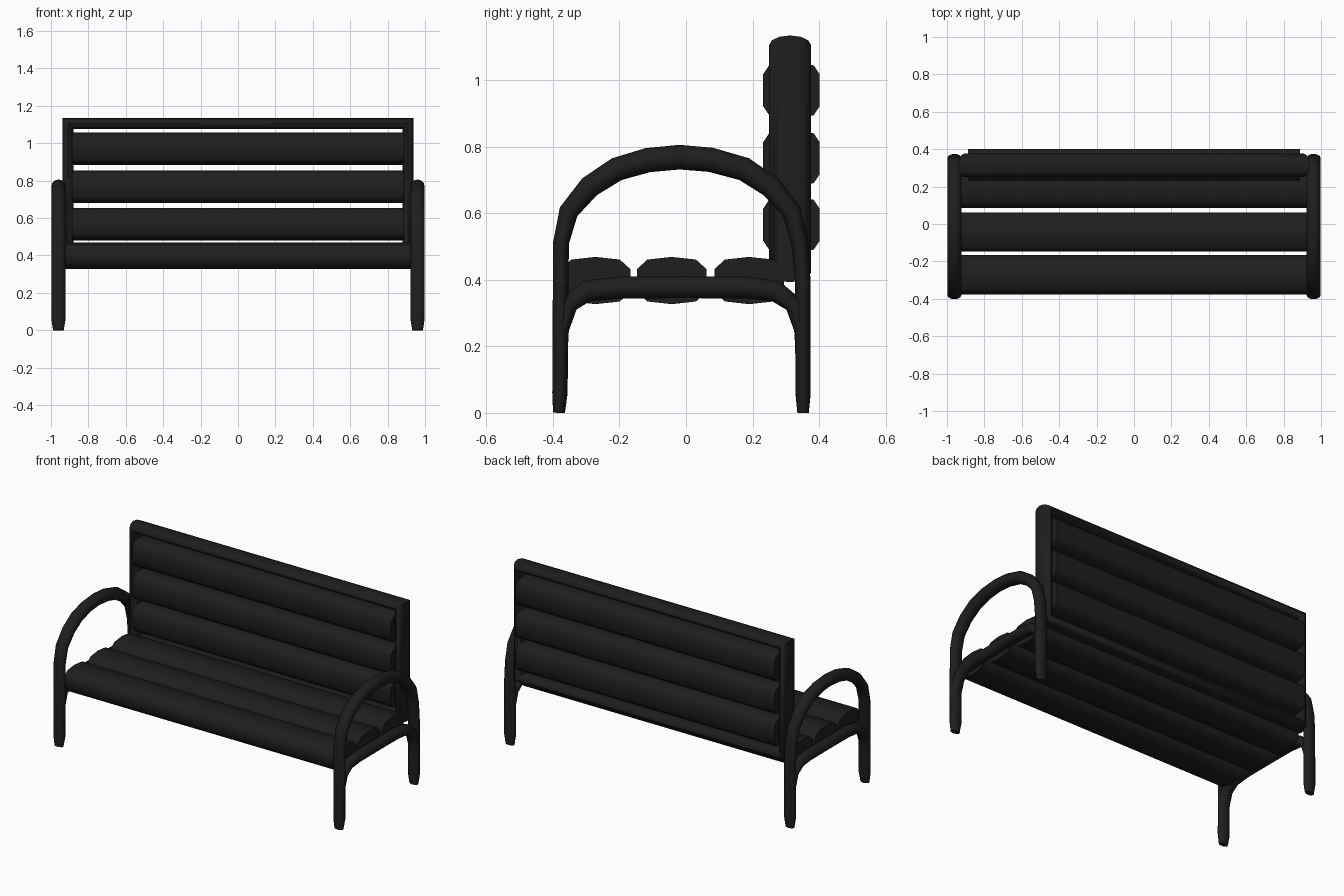
import bpy, bmesh, math
from mathutils import Vector

if "Cube" in bpy.data.objects:
    bpy.data.objects.remove(bpy.data.objects["Cube"])

mat = bpy.data.materials.new("dark_paint")
mat.diffuse_color = (0.013, 0.013, 0.013, 1)
mat.use_nodes = True
mat.node_tree.nodes["Principled BSDF"].inputs["Base Color"].default_value = mat.diffuse_color


def loft(name, rings, closed=False):
    """Skin a list of equal-sized vertex rings."""
    bm = bmesh.new()
    vr = [[bm.verts.new(p) for p in r] for r in rings]
    n = len(vr[0])
    pairs = list(zip(vr, vr[1:] + vr[:1])) if closed else list(zip(vr, vr[1:]))
    for a, b in pairs:
        for i in range(n):
            j = (i + 1) % n
            bm.faces.new((a[i], a[j], b[j], b[i]))
    if not closed:
        bm.faces.new(vr[0])
        bm.faces.new(vr[-1])
    bmesh.ops.recalc_face_normals(bm, faces=bm.faces)
    me = bpy.data.meshes.new(name)
    bm.to_mesh(me)
    bm.free()
    me.materials.append(mat)
    me.polygons.foreach_set("use_smooth", [True] * len(me.polygons))
    me.set_sharp_from_angle(angle=math.radians(50))
    ob = bpy.data.objects.new(name, me)
    bpy.context.collection.objects.link(ob)
    return ob


def side_tube(name, x, path, wide, thin, thick, taper=1.0, sides=12):
    """Tube in the yz plane; thinner where it runs vertically."""
    pts = [Vector((0, y, z)) for y, z in path]
    rings = []
    for k, p in enumerate(pts):
        d = (pts[min(k + 1, len(pts) - 1)] - pts[max(k - 1, 0)]).normalized()
        nrm = Vector((0, -d.z, d.y))
        t = thin + (thick - thin) * abs(d.y)
        s = taper if k in (0, len(pts) - 1) else 1.0
        rings.append([Vector((x, 0, 0)) + p
                      + Vector((wide * s * math.cos(a), 0, 0))
                      + nrm * t * s * math.sin(a)
                      for a in (2 * math.pi * i / sides for i in range(sides))])
    return loft(name, rings)


def slat(name, half_len, cy, cz, quarter):
    """Straight slat along x; quarter profile mirrored to all sides."""
    q = quarter
    prof = (q + [(-y, z) for y, z in reversed(q[:-1])]
            + [(-y, -z) for y, z in q]
            + [(y, -z) for y, z in reversed(q[:-1])])
    return loft(name, [[(x, cy + y, cz + z) for y, z in prof]
                       for x in (-half_len, half_len)])


# Arched legs with armrest, and seat bearers flaring into the legs
arch = [(-0.382, 0), (-0.379, 0.06), (-0.378, 0.25), (-0.376, 0.51),
        (-0.353, 0.605), (-0.29, 0.68), (-0.208, 0.733), (-0.115, 0.76),
        (-0.02, 0.769), (0.075, 0.761), (0.175, 0.733), (0.255, 0.68),
        (0.318, 0.605), (0.342, 0.51), (0.351, 0.40), (0.352, 0.06), (0.352, 0)]
bearer = [(-0.378, 0.15), (-0.374, 0.25), (-0.352, 0.325), (-0.30, 0.366),
          (-0.2, 0.377), (-0.01, 0.378), (0.18, 0.377), (0.27, 0.366),
          (0.325, 0.325), (0.347, 0.25), (0.352, 0.15)]
for side, x in (("left", -0.96), ("right", 0.96)):
    side_tube(side + "_arch_leg", x, arch, 0.038, 0.023, 0.037, 0.75)
    side_tube(side + "_seat_bearer", x, bearer, 0.035, 0.02, 0.033)

# Seat slats
for i, y in enumerate((-0.272, -0.043, 0.19)):
    slat(f"seat_slat_{i + 1}", 0.93, y, 0.398,
         [(0.105, 0.034), (0.073, 0.063), (0, 0.071)])

# Backrest slats
for i, z in enumerate((0.566, 0.766, 0.97)):
    slat(f"back_slat_{i + 1}", 0.887, 0.317, z,
         [(0.085, 0.048), (0.067, 0.075), (0, 0.087)])

# Backrest frame: mitred rectangular loop with an oval section
N = 12
rings = []
for sx, sz in ((-1, -1), (1, -1), (1, 1), (-1, 1)):
    ring = []
    for i in range(N):
        a = 2 * math.pi * i / N
        o = 0.029 * math.cos(a)
        ring.append((sx * (0.909 + o), 0.313 + 0.063 * math.sin(a),
                     0.764 + sz * (0.342 + o)))
    rings.append(ring)
loft("back_frame", rings, closed=True)
